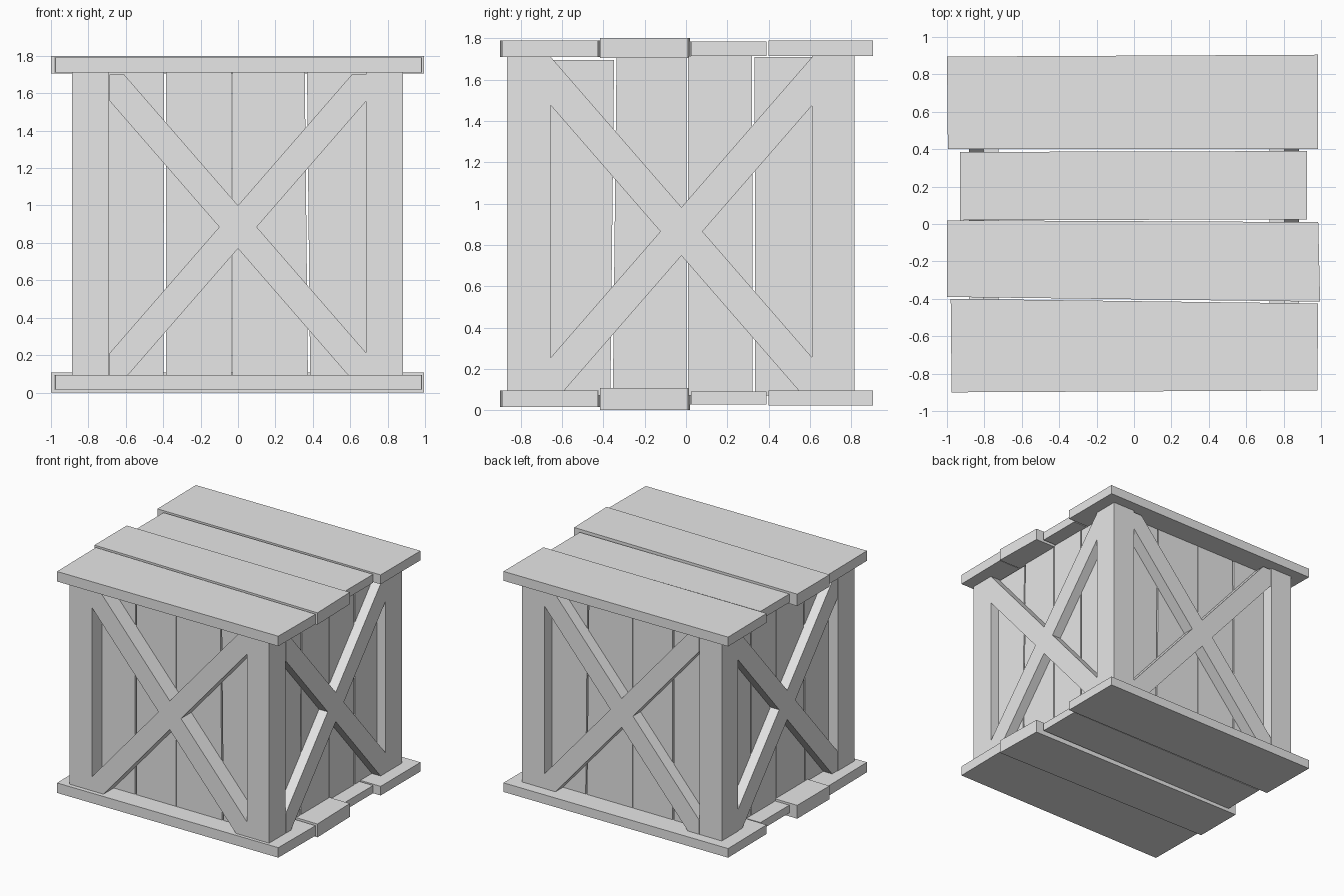
import bpy
import bmesh

cube = bpy.data.objects.get("Cube")
if cube:
    bpy.data.objects.remove(cube, do_unlink=True)

grey = bpy.data.materials.new("light_grey")
grey.use_nodes = True
grey.diffuse_color = (0.8, 0.8, 0.8, 1)
grey.node_tree.nodes["Principled BSDF"].inputs["Base Color"].default_value = (0.8, 0.8, 0.8, 1)


def prism(name, outline, axis, lo, hi):
    """Extrude a flat outline along the given axis from lo to hi."""
    def place(p, d):
        co = list(p)
        co.insert("xyz".index(axis), d)
        return co
    bm = bmesh.new()
    ends = [[bm.verts.new(place(p, d)) for p in outline] for d in (lo, hi)]
    n = len(outline)
    for ring in ends:
        bm.faces.new(ring)
    for i in range(n):
        j = (i + 1) % n
        bm.faces.new((ends[0][i], ends[0][j], ends[1][j], ends[1][i]))
    bmesh.ops.recalc_face_normals(bm, faces=bm.faces)
    mesh = bpy.data.meshes.new(name)
    bm.to_mesh(mesh)
    bm.free()
    mesh.materials.append(grey)
    obj = bpy.data.objects.new(name, mesh)
    bpy.context.collection.objects.link(obj)
    return obj


def rect(a, b, c, d):
    return [(a, c), (b, c), (b, d), (a, d)]


def brace(name, axis, lo, hi, mid, half, zc, h, z0, z1, slope=1.15):
    """Two crossed diagonals, trimmed to the opening between posts."""
    for side, sign in (("rising", 1), ("falling", -1)):
        pts = [(-half, z0), ((z0 - zc + h) / slope, z0),
               (half, zc + slope * half - h), (half, z1),
               ((z1 - zc - h) / slope, z1), (-half, zc - slope * half + h)]
        prism(f"{name}_{side}", [(mid + sign * u, z) for u, z in pts], axis, lo, hi)


def boards(name, axis, lo, hi, seams, tops):
    """Upright boards between seams given as (bottom, top, half gap)."""
    for i, (a, b) in enumerate(zip(seams, seams[1:])):
        pts = [(a[0] + a[2], 0.07), (b[0] - b[2], 0.07),
               (b[1] - b[2], tops[i]), (a[1] + a[2], tops[i])]
        prism(f"{name}_{i + 1}", pts, axis, lo, hi)


# Lid and base planks: plan corners, thickness range at the lid and at the base
planks = [
    ([(-0.975, -0.90), (0.98, -0.89), (0.985, -0.425), (-0.98, -0.40)], 1.71, 1.79, 0.015, 0.095),
    ([(-1.0, -0.39), (0.995, -0.415), (0.985, 0.01), (-1.0, 0.02)], 1.705, 1.80, 0.0, 0.107),
    ([(-0.93, 0.02), (0.925, 0.025), (0.925, 0.39), (-0.93, 0.385)], 1.715, 1.783, 0.028, 0.09),
    ([(-0.995, 0.40), (0.985, 0.40), (0.985, 0.905), (-1.0, 0.895)], 1.715, 1.79, 0.022, 0.095),
]
for i, (plan, t0, t1, b0, b1) in enumerate(planks):
    prism(f"lid_plank_{i + 1}", plan, "z", t0, t1)
    prism(f"base_plank_{i + 1}", plan, "z", b0, b1)

# Corner posts
for end, y0, y1 in (("front", -0.865, -0.655), ("back", 0.61, 0.815)):
    prism(f"{end}_left_post", rect(0.685, 0.882, y0, y1), "z", 0.08, 1.715)
    prism(f"{end}_right_post", rect(-0.888, -0.69, y0, y1), "z", 0.08, 1.715)

# Front and back walls
long_seams = [(-0.72, -0.72, 0), (-0.392, -0.39, 0.006), (-0.032, -0.032, 0.003),
              (0.38, 0.363, 0.006), (0.72, 0.72, 0)]
for name, board_y, brace_y in (("front", (-0.735, -0.66), (-0.865, -0.73)),
                               ("back", (0.64, 0.72), (0.715, 0.815))):
    boards(f"{name}_board", "y", *board_y, long_seams, [1.71] * 4)
    brace(f"{name}_brace", "y", *brace_y, 0, 0.688, 0.885, 0.115, 0.09, 1.70)

# Left and right walls
side_seams = [(-0.66, -0.66, 0), (-0.36, -0.342, 0.006), (0.006, 0.006, 0.004),
              (0.328, 0.326, 0.006), (0.65, 0.65, 0)]
for name, sign in (("left", 1), ("right", -1)):
    boards(f"{name}_board", "x", sign * 0.725, sign * 0.805, side_seams,
           [1.695, 1.71, 1.715, 1.71])
    brace(f"{name}_brace", "x", sign * 0.80, sign * 0.883, -0.022, 0.633,
          0.865, 0.117, 0.09, 1.71)
